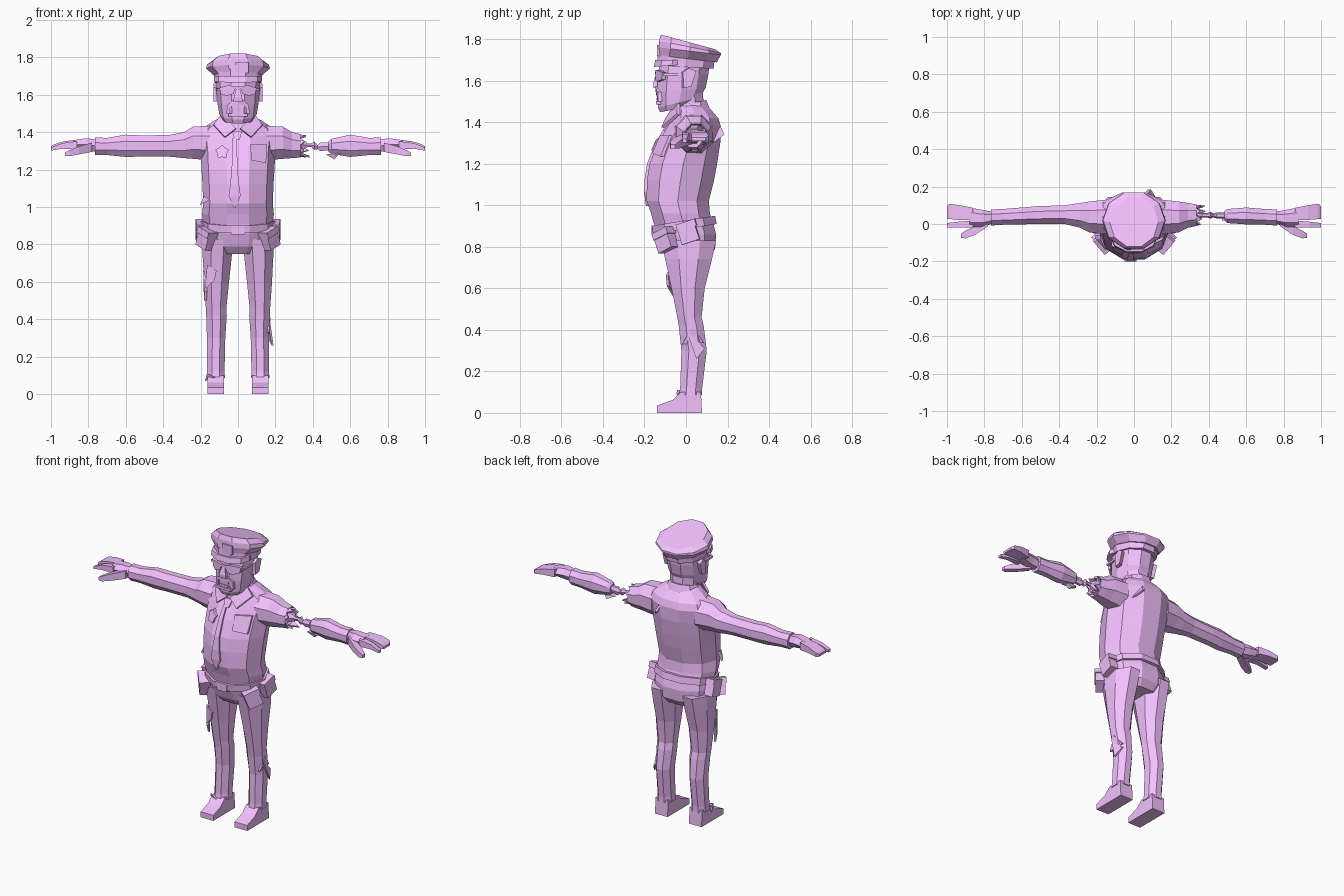
import bpy, bmesh, random
from math import cos, sin, pi, radians
from mathutils import Vector, Matrix

random.seed(4)
violet = bpy.data.materials.new("violet")
violet.diffuse_color = (0.9, 0.53, 1.0, 1)


def finish(name, bm):
    bmesh.ops.recalc_face_normals(bm, faces=bm.faces[:])
    me = bpy.data.meshes.new(name)
    bm.to_mesh(me)
    bm.free()
    me.materials.append(violet)
    ob = bpy.data.objects.new(name, me)
    bpy.context.collection.objects.link(ob)
    return ob


def loft(name, rings, n=8, axis='z', s=1):
    """Rings: position along axis, a0, a1, b0, b1 and an optional slope along b."""
    unit = [(cos(t), sin(t)) for t in (2 * pi * (k + .5) / n - pi / 2 for k in range(n))]
    ma, mb = max(abs(p[0]) for p in unit), max(abs(p[1]) for p in unit)
    bm, loops = bmesh.new(), []
    for p, a0, a1, b0, b1, *slope in rings:
        loop = []
        for ua, ub in unit:
            a = (a0 + a1) / 2 + (a1 - a0) / 2 * ua / ma
            db = (b1 - b0) / 2 * ub / mb
            b = (b0 + b1) / 2 + db
            q = p + (slope[0] * db if slope else 0)
            loop.append(bm.verts.new((s * a, b, q) if axis == 'z' else (s * q, a, b)))
        loops.append(loop)
    for lo, hi in zip(loops, loops[1:]):
        for k in range(n):
            bm.faces.new((lo[k], lo[(k + 1) % n], hi[(k + 1) % n], hi[k]))
    bm.faces.new(loops[0])
    bm.faces.new(loops[-1])
    return finish(name, bm)


def plate(name, pts, push, s=1):
    """A flat outline given thickness along the push vector."""
    bm = bmesh.new()
    near = [bm.verts.new((s * x, y, z)) for x, y, z in pts]
    far = [bm.verts.new((s * (x + push[0]), y + push[1], z + push[2])) for x, y, z in pts]
    bm.faces.new(near)
    bm.faces.new(far)
    for k in range(len(pts)):
        bm.faces.new((near[k - 1], near[k], far[k], far[k - 1]))
    return finish(name, bm)


def box(name, loc, size, yaw=0, roll=0):
    bm = bmesh.new()
    rot = Matrix.Rotation(radians(yaw), 4, 'Z') @ Matrix.Rotation(radians(roll), 4, 'Y')
    bmesh.ops.create_cube(bm, size=1, matrix=Matrix.Translation(loc) @ rot @ Matrix.Diagonal((*size, 1)))
    return finish(name, bm)


# Torso: rows are height, half width, front, back
TORSO = [(.91, .185, -.155, .13), (.96, .192, -.168, .115), (1.02, .186, -.19, .11),
         (1.12, .19, -.188, .135), (1.2, .195, -.175, .15), (1.3, .20, -.135, .165),
         (1.38, .21, -.088, .168), (1.42, .19, -.068, .155), (1.46, .13, -.055, .12),
         (1.49, .075, -.045, .08)]
loft("shirt_torso", [(z, -w, w, f, b) for z, w, f, b in TORSO], 10)


def chest(x, z):
    """Front surface y of the shirt at x, z."""
    for (z0, w0, f0, b0), (z1, w1, f1, b1) in zip(TORSO, TORSO[1:]):
        if z <= z1:
            t = (z - z0) / (z1 - z0)
            w, f, b = w0 + t * (w1 - w0), f0 + t * (f1 - f0), b0 + t * (b1 - b0)
            break
    u = abs(x) / w
    k = 1 if u < .325 else 1 - .382 * (u - .325) / .525
    return (f + b) / 2 + (f - b) / 2 * k


def patch(name, outline, thick=.012):
    plate(name, [(x, chest(x, z) + .004, z) for x, z in outline], (0, -thick - .004, 0))


# Hips and belt
loft("trouser_hips", [(.75, -.14, .14, -.085, .11), (.79, -.185, .185, -.12, .14),
                      (.86, -.192, .192, -.145, .145), (.92, -.186, .186, -.155, .13)], 10)
loft("belt", [(.885, -.197, .197, -.158, .148, .16), (.925, -.197, .197, -.164, .14, .16)], 10)
box("belt_buckle", (0, -.155, .878), (.07, .022, .05))
for s, side in ((-1, "right"), (1, "left")):
    for tag, loc, yaw, roll in (("front", (s * .17, -.098, .828), s * 50, s * -22),
                                ("side", (s * .197, .01, .868), s * 86, s * -18)):
        box(f"{side}_{tag}_pouch", loc, (.088, .055, .095), yaw, roll)
        up = Vector(loc) + Vector((-s * .006, -.008, .036))
        box(f"{side}_{tag}_pouch_lid", up, (.096, .066, .034), yaw, roll)

# Legs and shoes
for s, side in ((-1, "right"), (1, "left")):
    loft(f"{side}_trouser_leg", [
        (.83, .03, .188, -.12, .145), (.74, .033, .189, -.10, .125), (.6, .048, .182, -.07, .09),
        (.46, .062, .172, -.042, .075), (.42, .06, .17, -.035, .085), (.3, .068, .166, -.022, .10),
        (.12, .072, .166, -.028, .078), (.085, .07, .168, -.034, .078)], 8, s=s)
    plate(f"{side}_shoe", [(.075, y, z) for y, z in ((-.14, 0), (.077, 0), (.072, .1), (-.025, .1),
                                                     (-.065, .062), (-.14, .035))], (.088, 0, 0), s)

# Torn cloth flaps
plate("right_thigh_tear", [(-.165, -.07, .69), (-.115, -.085, .66), (-.125, -.08, .61), (-.178, -.05, .56)], (0, -.012, 0))
plate("right_thigh_rip", [(-.172, -.03, .66), (-.165, -.06, .55), (-.168, -.04, .50)], (-.014, 0, 0))
plate("left_calf_tear", [(.16, .0, .40), (.155, .09, .31), (.18, .05, .26)], (.01, 0, 0))
plate("left_knee_tear", [(.155, -.02, .33), (.165, .03, .41), (.15, .085, .34)], (.01, 0, 0))
plate("right_ankle_tear", [(-.165, -.03, .11), (-.12, -.035, .09), (-.178, .0, .07)], (0, -.012, 0))
plate("shirt_side_tear", [(-.18, -.06, 1.06), (-.15, -.12, 1.04), (-.205, -.06, 1.01)], (0, -.02, 0))
plate("shirt_back_tear", [(.05, .155, 1.40), (.11, .13, 1.30), (.075, .185, 1.34)], (.015, 0, 0))

# Sleeved right arm, torn left sleeve, left forearm
SHOULDER = [(.15, -.055, .13, 1.25, 1.435), (.24, -.045, .12, 1.258, 1.43), (.29, -.02, .112, 1.262, 1.40)]
FOREARM = [(.60, -.002, .088, 1.268, 1.387), (.70, -.004, .08, 1.278, 1.37), (.765, -.008, .078, 1.278, 1.372)]
loft("right_sleeve", SHOULDER + [(.37, 0, .10, 1.27, 1.385), (.52, 0, .095, 1.27, 1.383)] + FOREARM, 8, 'x', -1)
loft("left_torn_sleeve", SHOULDER + [(.335, -.01, .105, 1.265, 1.39), (.31, .01, .085, 1.29, 1.37)], 8, 'x')
loft("left_forearm", [(.485, .02, .07, 1.295, 1.35), (.50, .005, .08, 1.285, 1.365)] + FOREARM, 8, 'x')
for k in range(8):
    t0, t1 = k * pi / 4, (k + .95) * pi / 4
    ring = [(.33, .0475 + .055 * cos(t), 1.328 + .06 * sin(t)) for t in (t0, t1)]
    t = t0 + .4
    tip = (random.uniform(.35, .385), .0475 + .058 * cos(t), 1.325 + .064 * sin(t))
    plate(f"sleeve_shred_{k}", [*ring, tip], (0, -.01 * cos(t), -.01 * sin(t)))
loft("upper_arm_stump", [(.30, .015, .08, 1.29, 1.37), (.345, .025, .07, 1.305, 1.36), (.37, .037, .057, 1.32, 1.345)], 6, 'x')
loft("arm_bone", [(.34, .033, .06, 1.32, 1.345), (.39, .036, .058, 1.322, 1.34), (.41, .028, .066, 1.305, 1.35),
                  (.425, .036, .056, 1.31, 1.33), (.44, .03, .062, 1.30, 1.345), (.51, .03, .06, 1.305, 1.345)], 6, 'x')
plate("forearm_tear", [(.47, .03, 1.275), (.54, .04, 1.30), (.55, .01, 1.28)], (0, .015, 0))
plate("cuff_tear", [(.47, .02, 1.282), (.54, .02, 1.285), (.515, .03, 1.255)], (0, .03, 0))

# Hands: broad finger pair, index finger, thumb
for s, side in ((-1, "right"), (1, "left")):
    loft(f"{side}_palm", [(.75, .004, .065, 1.295, 1.36), (.81, -.015, .075, 1.30, 1.368),
                          (.88, -.018, .088, 1.312, 1.358)], 6, 'x', s)
    loft(f"{side}_fingers", [(.86, .02, .086, 1.312, 1.36), (.93, .022, .10, 1.315, 1.352),
                             (.985, .026, .108, 1.31, 1.335), (1, .028, .095, 1.31, 1.325)], 4, 'x', s)
    loft(f"{side}_index_finger", [(.86, -.02, .018, 1.308, 1.352), (.94, -.018, .012, 1.312, 1.342),
                                  (1, -.018, .005, 1.302, 1.318)], 4, 'x', s)
    loft(f"{side}_thumb", [(.78, -.012, .03, 1.295, 1.345), (.85, -.058, -.01, 1.282, 1.325),
                           (.90, -.077, -.035, 1.272, 1.305), (.925, -.074, -.052, 1.272, 1.292)], 4, 'x', s)

# Collar, tie, pocket and star badge
loft("neck", [(1.42, -.075, .075, -.05, .09), (1.56, -.085, .085, -.06, .08)], 8)
loft("collar_band", [(1.43, -.115, .115, -.078, .12, .2), (1.49, -.088, .088, -.068, .098, .2)], 10)
for s, side in ((-1, "right"), (1, "left")):
    plate(f"{side}_collar_flap", [(.012, -.085, 1.415), (.07, -.105, 1.37), (.13, -.03, 1.435),
                                  (.088, -.03, 1.495)], (0, -.014, .006), s)
for name, mid, rows in (("tie_knot", -.005, ((1.36, .014), (1.405, .026))),
                        ("tie", -.018, ((.995, .003), (1.06, .032), (1.12, .024), (1.2, .016), (1.3, .013), (1.37, .01)))):
    loft(name, [(z, mid - w, mid + w, chest(0, z) - .012, chest(0, z) + .02) for z, w in rows], 4)
patch("chest_pocket", [(.072, 1.25), (.15, 1.235), (.155, 1.335), (.064, 1.335)])
patch("star_badge", [(-.085 + r * sin(k * pi / 5), 1.295 + r * cos(k * pi / 5))
                     for k in range(10) for r in (.038 if k % 2 == 0 else .028,)], .018)

# Head and ears
loft("head", [(1.462, -.08, .08, -.125, .02, .2), (1.495, -.1, .1, -.135, .07, .25),
              (1.555, -.11, .11, -.14, .095, .1), (1.63, -.117, .117, -.135, .108),
              (1.70, -.118, .118, -.125, .115)], 10)
for s, side in ((-1, "right"), (1, "left")):
    plate(f"{side}_ear", [(.105, y, z) for y, z in ((-.02, 1.565), (.015, 1.57), (.04, 1.645), (.005, 1.66), (-.025, 1.64))],
          (.026, .01, 0), s)
    # Sunglasses
    plate(f"{side}_lens", [(.012, -.13, 1.642), (.05, -.128, 1.652), (.10, -.095, 1.638), (.092, -.1, 1.605),
                           (.06, -.125, 1.595), (.025, -.13, 1.605)], (0, -.018, 0), s)
    plate(f"{side}_glasses_arm", [(.10, -.11, 1.635), (.108, .01, 1.638), (.108, .01, 1.625), (.10, -.11, 1.622)], (.012, 0, 0), s)
    plate(f"{side}_moustache", [(0, -.13, 1.575), (.03, -.13, 1.57), (.058, -.118, 1.545), (.062, -.115, 1.50),
                                (.045, -.12, 1.50), (.04, -.125, 1.54), (0, -.13, 1.55)], (0, -.018, 0), s)
box("glasses_bridge", (0, -.142, 1.637), (.04, .014, .014))
loft("nose", [(1.565, -.026, .026, -.157, -.12), (1.585, -.022, .022, -.158, -.12), (1.635, -.01, .01, -.144, -.12)], 4)
box("upper_teeth", (0, -.136, 1.54), (.06, .016, .018))
box("lower_teeth", (0, -.134, 1.51), (.055, .016, .014))
box("lower_lip", (0, -.132, 1.493), (.10, .026, .016))

# Peaked cap
loft("cap_band", [(1.665, -.126, .126, -.14, .132, -.06), (1.725, -.13, .13, -.135, .14, -.1)], 10)
loft("cap_crown", [(1.705, -.132, .132, -.135, .148, -.12), (1.742, -.17, .17, -.132, .168, -.12),
                   (1.762, -.165, .165, -.13, .168, -.2), (1.786, -.13, .13, -.12, .14, -.27)], 10)
loft("cap_visor", [(1.673, -.128, .128, -.155, .02, .08), (1.70, -.127, .127, -.148, .02, .0)], 10)
box("cap_badge", (.02, -.13, 1.745), (.07, .02, .055))
